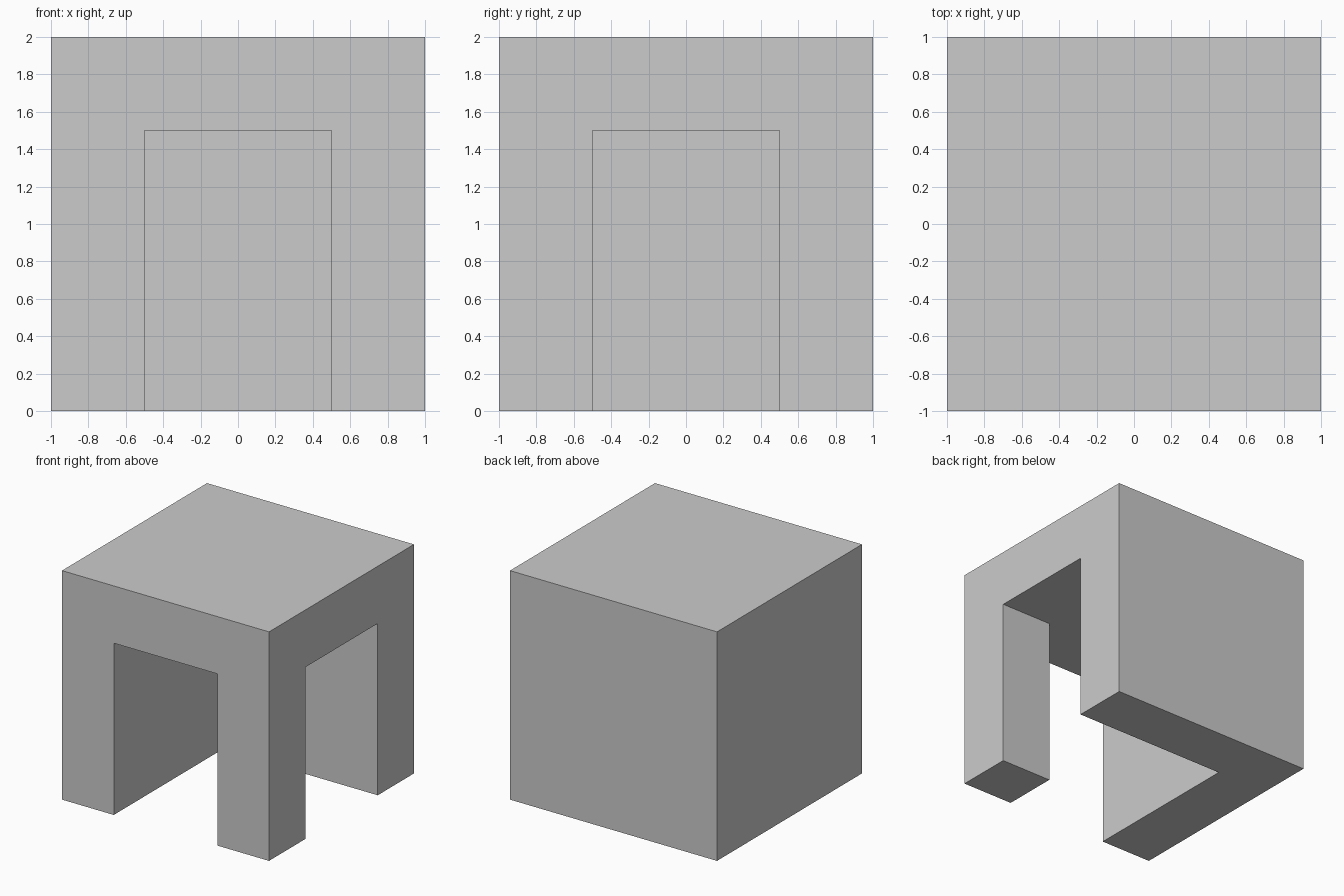
import bpy
import bmesh

if "Cube" in bpy.data.objects:
    bpy.data.objects.remove(bpy.data.objects["Cube"])


def prism(name, outline, z0, z1):
    """Extrude a flat outline (x, y) upward into a closed block."""
    bm = bmesh.new()
    base = bm.faces.new([bm.verts.new((x, y, z0)) for x, y in outline])
    top = bmesh.ops.extrude_face_region(bm, geom=[base])["geom"]
    bmesh.ops.translate(bm, vec=(0, 0, z1 - z0),
                        verts=[v for v in top if isinstance(v, bmesh.types.BMVert)])
    bmesh.ops.recalc_face_normals(bm, faces=bm.faces)
    mesh = bpy.data.meshes.new(name)
    bm.to_mesh(mesh)
    bm.free()
    obj = bpy.data.objects.new(name, mesh)
    bpy.context.collection.objects.link(obj)
    return obj


grey = bpy.data.materials.new("light_grey")
grey.diffuse_color = (0.6, 0.6, 0.6, 1)
grey.use_nodes = True
grey.node_tree.nodes["Principled BSDF"].inputs["Base Color"].default_value = grey.diffuse_color

# Solid block with a full-height back wall and left wall
block = prism("corner_archway", [(-1, -1), (1, -1), (1, 1), (-1, 1)], 0, 2)
block.data.materials.append(grey)

# Bent passage, open at the front, right side and bottom
passage = prism("passage_cutter",
                [(-0.5, 0.5), (-0.5, -1.2), (0.5, -1.2), (0.5, -0.5), (1.2, -0.5), (1.2, 0.5)],
                -0.2, 1.5)
cut = block.modifiers.new("passage", "BOOLEAN")
cut.operation = "DIFFERENCE"
cut.solver = "EXACT"
cut.object = passage

# Apply the cut and drop the cutter
bpy.context.view_layer.objects.active = block
bpy.ops.object.modifier_apply(modifier=cut.name)
bpy.data.objects.remove(passage)
